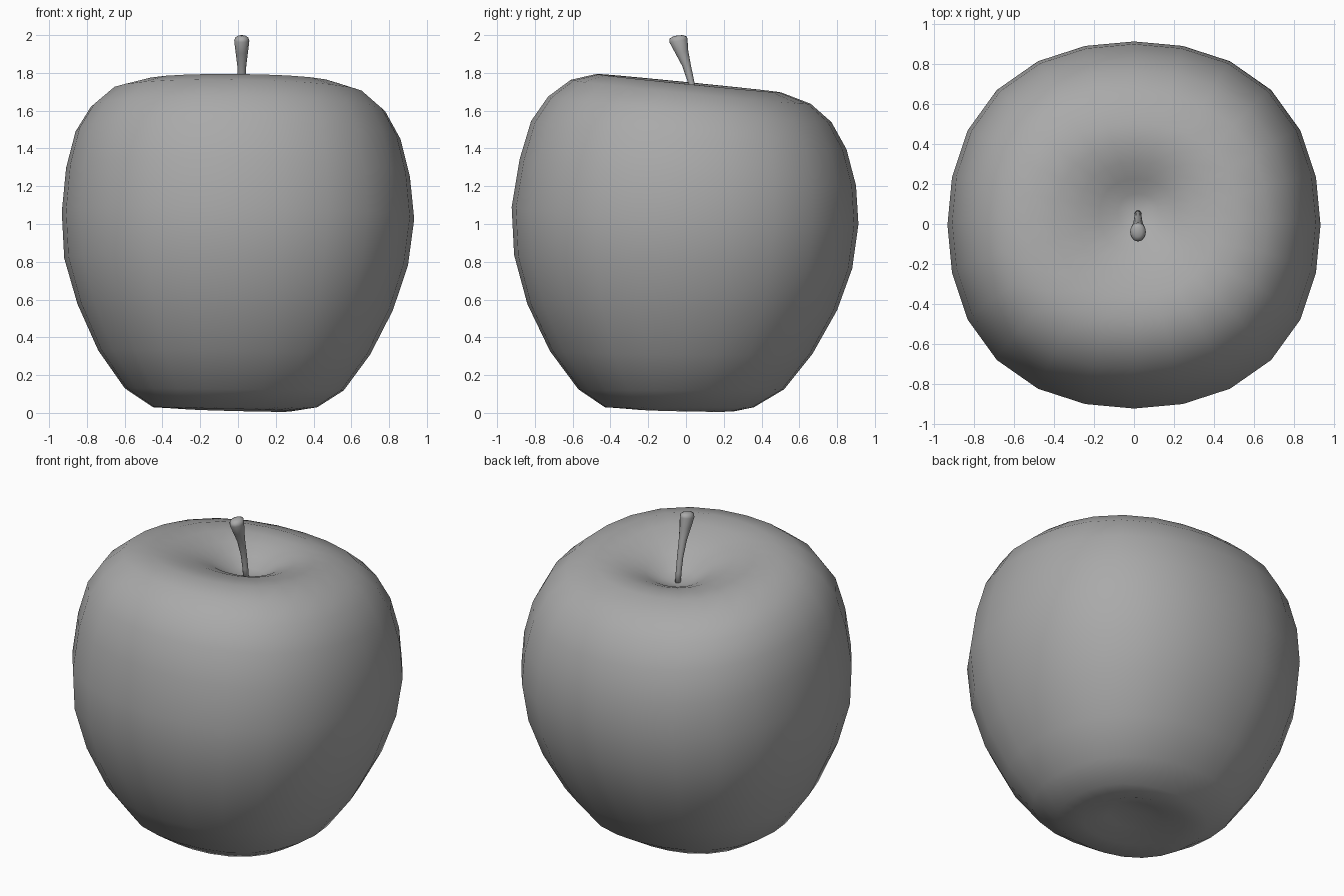
import bpy, bmesh, math

grey = bpy.data.materials.new("dark_grey")
grey.diffuse_color = (0.4, 0.4, 0.4, 1)


def loft(name, rings, sides, bulge=0.0):
    """Skin stacked rings (cx, cy, z, rx, ry, slope_x, slope_y); bulge fills the diagonals."""
    bm = bmesh.new()
    loops = []
    for cx, cy, z, rx, ry, sx, sy in rings:
        if rx == 0:
            loops.append([bm.verts.new((cx, cy, z))])
            continue
        loop = []
        for i in range(sides):
            a = 2 * math.pi * i / sides
            k = 1 + bulge * math.sin(2 * a) ** 2
            dx, dy = k * rx * math.cos(a), k * ry * math.sin(a)
            loop.append(bm.verts.new((cx + dx, cy + dy, z + sx * dx + sy * dy)))
        loops.append(loop)
    for lo, hi in zip(loops, loops[1:]):
        for i in range(sides):
            j = (i + 1) % sides
            if len(lo) == 1:
                bm.faces.new((lo[0], hi[j], hi[i]))
            elif len(hi) == 1:
                bm.faces.new((lo[i], lo[j], hi[0]))
            else:
                bm.faces.new((lo[i], lo[j], hi[j], hi[i]))
    bmesh.ops.recalc_face_normals(bm, faces=bm.faces)
    for f in bm.faces:
        f.smooth = True
    mesh = bpy.data.meshes.new(name)
    bm.to_mesh(mesh)
    bm.free()
    mesh.materials.append(grey)
    obj = bpy.data.objects.new(name, mesh)
    bpy.context.collection.objects.link(obj)
    return obj


# Apple body: closed profile from the base hollow, over the rim, into the stem hollow
loft("apple_body", [
    (0.00, 0.00, 0.065, 0, 0, 0, 0),
    (0.00, 0.00, 0.048, 0.15, 0.14, 0, 0),
    (-0.01, -0.01, 0.015, 0.29, 0.27, -0.025, -0.02),
    (-0.015, -0.035, 0.03, 0.435, 0.395, 0, 0),
    (-0.02, -0.025, 0.125, 0.58, 0.545, -0.01, 0.00),
    (-0.02, -0.025, 0.32, 0.72, 0.695, -0.015, -0.01),
    (-0.015, -0.02, 0.56, 0.835, 0.82, -0.02, -0.02),
    (-0.01, -0.015, 0.80, 0.91, 0.895, -0.02, -0.04),
    (0, -0.005, 1.045, 0.933, 0.918, -0.02, -0.05),
    (0, 0.01, 1.275, 0.91, 0.89, -0.025, -0.08),
    (0, 0.015, 1.47, 0.86, 0.835, -0.023, -0.09),
    (0, 0.02, 1.607, 0.78, 0.75, -0.015, -0.09),
    (0, 0.025, 1.70, 0.67, 0.635, -0.015, -0.10),
    (0, 0.015, 1.745, 0.52, 0.49, -0.01, -0.10),
    (0.005, 0.02, 1.736, 0.40, 0.38, -0.01, -0.10),
    (0.01, 0.03, 1.708, 0.29, 0.28, -0.01, -0.12),
    (0.015, 0.045, 1.665, 0.19, 0.18, 0, -0.14),
    (0.02, 0.055, 1.612, 0.10, 0.095, 0, -0.12),
    (0.02, 0.06, 1.585, 0, 0, 0, 0),
], 24, 0.04)

# Stem: leaning, flaring towards a blunt tip
loft("stem", [
    (0.02, 0.055, 1.56, 0, 0, 0, 0),
    (0.02, 0.055, 1.56, 0.017, 0.016, 0, 0),
    (0.02, 0.045, 1.65, 0.017, 0.016, 0, 0.1),
    (0.02, 0.030, 1.74, 0.019, 0.016, 0, 0.2),
    (0.02, 0.003, 1.84, 0.024, 0.022, 0, 0.25),
    (0.02, -0.022, 1.91, 0.033, 0.034, 0, 0.2),
    (0.02, -0.040, 1.97, 0.040, 0.048, 0, 0.15),
    (0.02, -0.041, 1.987, 0.035, 0.046, 0, 0.12),
    (0.02, -0.040, 1.997, 0.020, 0.025, 0, 0.1),
    (0.02, -0.040, 1.999, 0, 0, 0, 0),
], 12)
